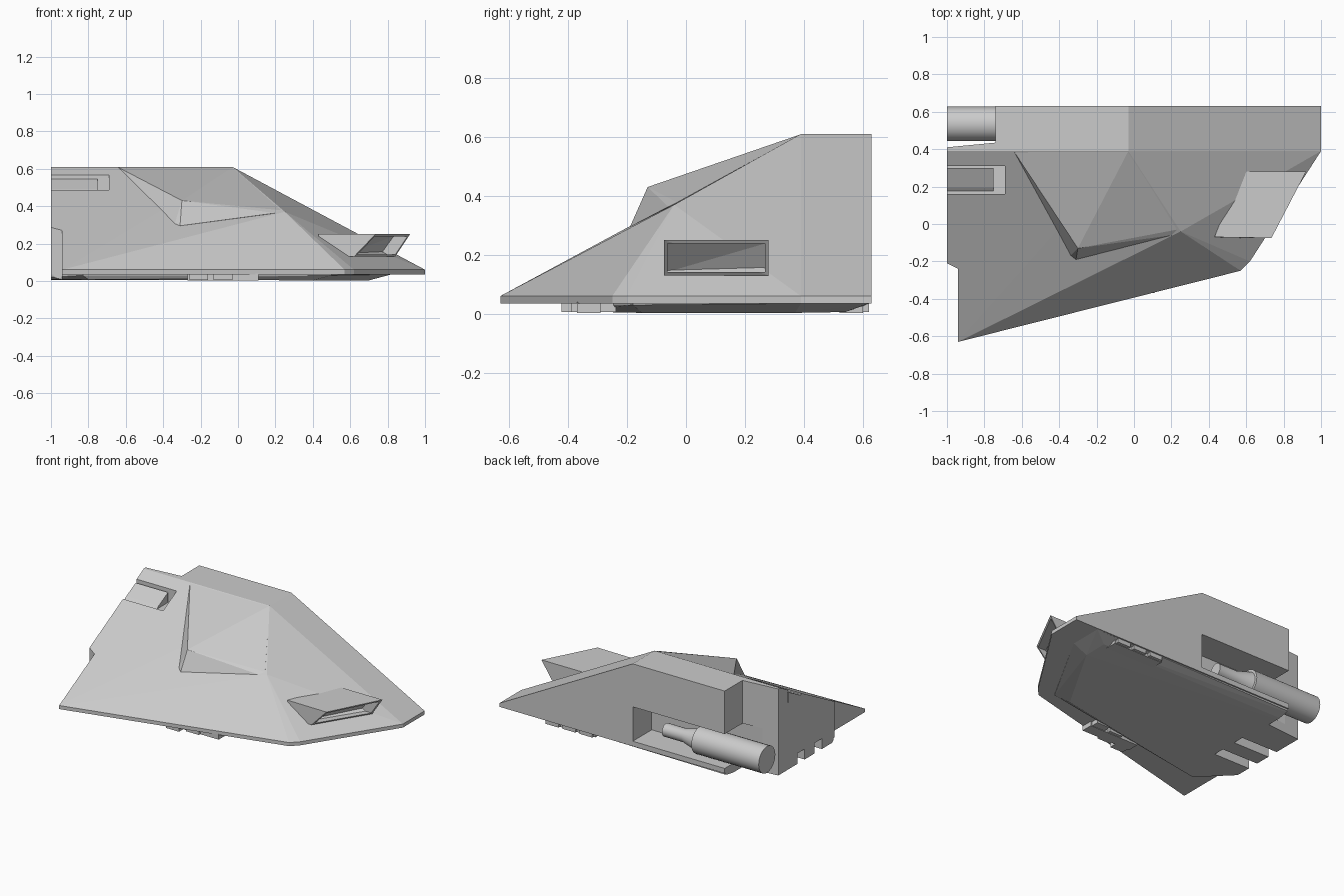
import bpy, bmesh, math
from mathutils import Vector

if "Cube" in bpy.data.objects:
    bpy.data.objects.remove(bpy.data.objects["Cube"])


def link(name, bm):
    bmesh.ops.recalc_face_normals(bm, faces=bm.faces)
    me = bpy.data.meshes.new(name)
    bm.to_mesh(me)
    bm.free()
    ob = bpy.data.objects.new(name, me)
    bpy.context.collection.objects.link(ob)
    return ob


def hull(name, pts):
    bm = bmesh.new()
    for p in pts:
        bm.verts.new(p)
    bmesh.ops.convex_hull(bm, input=bm.verts)
    loose = [v for v in bm.verts if not v.link_faces]
    bmesh.ops.delete(bm, geom=loose, context='VERTS')
    bmesh.ops.dissolve_limit(bm, angle_limit=0.01, verts=bm.verts, edges=bm.edges)
    return link(name, bm)


def box(name, x0, x1, y0, y1, z0, z1):
    return hull(name, [(x, y, z) for x in (x0, x1) for y in (y0, y1) for z in (z0, z1)])


def prism(name, outline, z0, z1):
    return hull(name, [(x, y, z) for x, y in outline for z in (z0, z1)])


def boolean(ob, other, op='DIFFERENCE'):
    m = ob.modifiers.new(op.lower(), 'BOOLEAN')
    m.operation, m.object, m.solver = op, other, 'EXACT'
    bpy.context.view_layer.objects.active = ob
    bpy.ops.object.modifier_apply(modifier=m.name)
    bpy.data.objects.remove(other, do_unlink=True)


def lathe_x(name, profile, y, z, n=24):
    # revolve (x, radius) rings about an x-parallel axis
    bm = bmesh.new()
    rings = [[bm.verts.new((x, y + r * math.cos(2 * math.pi * i / n), z + r * math.sin(2 * math.pi * i / n)))
              for i in range(n)] for x, r in profile]
    for a, b in zip(rings, rings[1:]):
        for i in range(n):
            bm.faces.new((a[i], a[(i + 1) % n], b[(i + 1) % n], b[i]))
    bm.faces.new(rings[0])
    bm.faces.new(rings[-1])
    ob = link(name, bm)
    bpy.ops.object.select_all(action='DESELECT')
    ob.select_set(True)
    bpy.context.view_layer.objects.active = ob
    bpy.ops.object.shade_smooth_by_angle(angle=math.radians(35))
    return ob


# main wedge hull with a thin vertical rim
rim = [(-1, -.63), (-.94, -.63), (.57, -.25), (.62, -.2), (1, .39), (1, .63), (-1, .63)]
top = [(-1, .39, .61), (-1, .63, .61), (-.03, .63, .61), (-.03, .39, .61), (.25, -.04, .37)]
body = hull("main_hull", [(x, y, z) for x, y in rim for z in (.035, .06)] + top)

# raised fairing on the front slope, with a steep left side
fairing = hull("fairing", [(-.64, .385, .607), (-.03, .39, .609), (-.3, -.13, .43), (-.34, -.17, .3),
                           (-.31, -.19, .295), (.2, -.06, .363), (.23, -.03, .378), (-.6, .38, .5),
                           (-.03, .37, .35), (-.3, -.1, .28)])
boolean(body, fairing, 'UNION')

# lower plate under the hull, chamfered all round
plate = hull("plate", [(-1, -.2, .02), (-.83, -.4, .03), (.5, -.18, .03), (.82, .39, .035), (.82, .62, .035),
                       (-1, .62, .02), (-.8, -.38, .008), (.4, -.15, .003), (.7, .37, .003), (.7, .54, .006),
                       (-1, .54, .006), (-1, -.18, .008), (-1, -.2, .05), (.82, .39, .05), (.5, -.18, .05),
                       (-.83, -.4, .05), (.82, .62, .05), (-1, .62, .05)])
boolean(body, plate, 'UNION')

# notches: front left corner, rear left corner, engine bay
boolean(body, prism("cut", [(-1.2, -.8), (-.94, -.8), (-.94, -.24), (-1, -.21), (-1.2, -.21)], -.1, .8))
boolean(body, prism("cut", [(-1.2, .41), (-1, .41), (-.9, .435), (-.74, .435), (-.74, .8), (-1.2, .8)], -.1, .8))
boolean(body, box("cut", -1.2, -.03, .421, .8, .07, .31))

# slot on the upper slope, holding a block flush with the slope
boolean(body, box("cut", -1.2, -.69, .16, .31, .475, .8))
hull("slot_block", [(x, y, z) for x in (-1, -.75)
                    for y, z in ((.17, .47), (.195, .49), (.3, .545), (.3, .47))])

# underside grooves at the left edge
for y in (-.07, .12):
    boolean(body, box("cut", -1.2, -.72, y, y + .08, -.1, .08))

# side intake: slanted duct with a recessed mouth
mouth = [(.92, .28, .25), (.735, -.075, .25), (.62, -.075, .13), (.84, .28, .13)]
root = [(.57, .28, .25), (.43, -.07, .25), (.43, -.07, .13), (.57, .28, .13)]
intake = hull("side_intake", mouth + root)
centre = sum((Vector(p) for p in mouth), Vector()) / 4
inner = [Vector((centre.x + (p[0] - centre.x) * .87, centre.y + (p[1] - centre.y) * .93,
                 centre.z + (p[2] - centre.z) * .8)) for p in mouth]
boolean(intake, hull("cut", [p + Vector((dx, 0, 0)) for p in inner for dx in (-.07, .2)]))

# engine cylinder in the rear bay
lathe_x("engine", [(-1, .092), (-.48, .092), (-.48, .075), (-.37, .045), (-.22, .045)], .535, .165)

# small vents below the front and rear edges
for name, cx, cy, slope in (("front_vent", -.08, -.33, .25), ("rear_vent", .47, .56, 0)):
    for i in (-1, 0, 1):
        x, y, w = cx + i * .13, cy + slope * i * .13, .05
        box(name, x - w, x + w, y - .06, y + .06, .006, .04)
    box(name + "_base", cx - .19, cx + .19, cy - .04, cy + .04, .003, .04)
